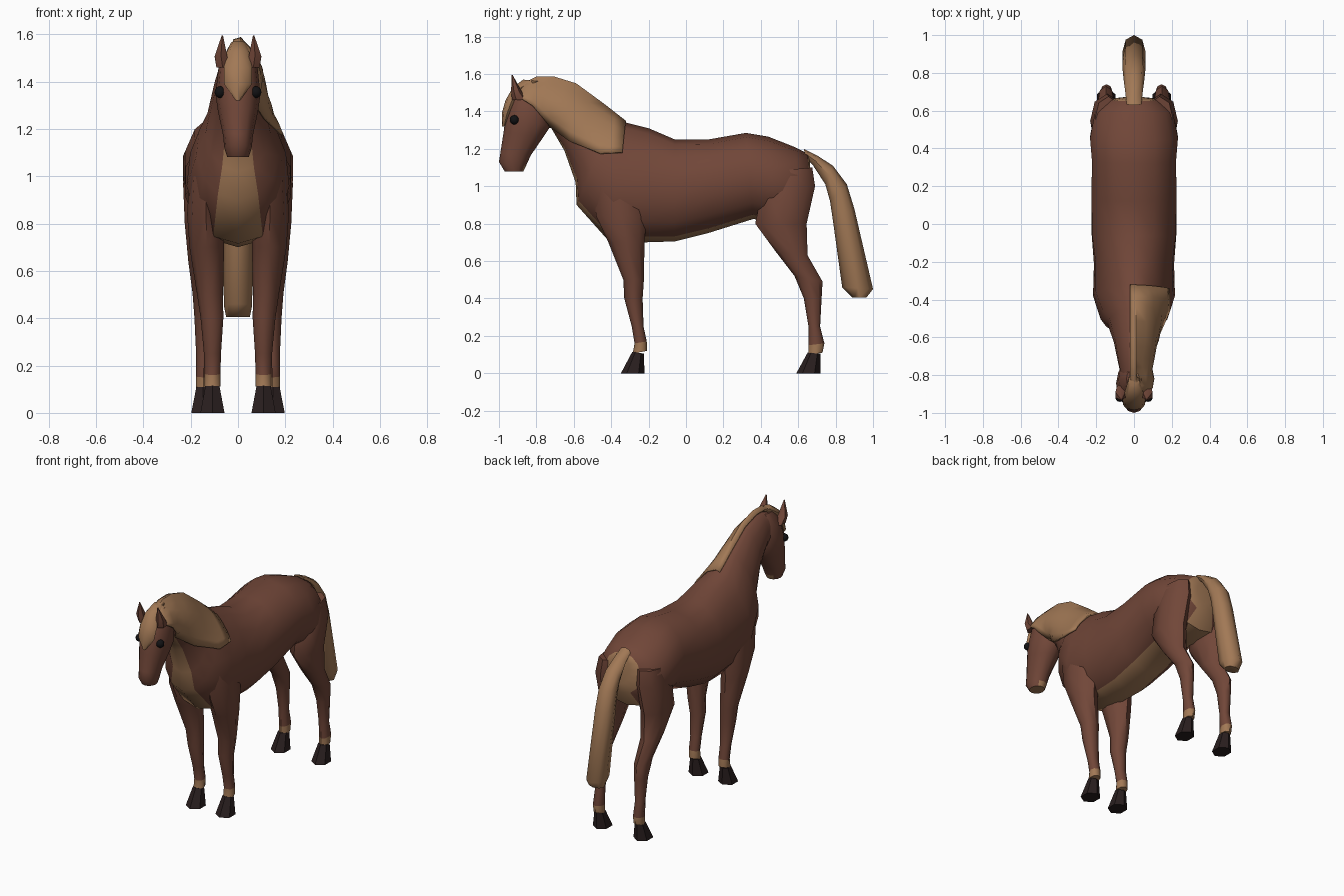
import bpy, bmesh, math
from mathutils import Vector
from mathutils.bvhtree import BVHTree


def material(name, rgb):
    m = bpy.data.materials.new(name)
    m.diffuse_color = (*rgb, 1)
    return m


BROWN = material("brown_coat", (0.165, 0.062, 0.04))
TAN = material("tan_hair", (0.36, 0.19, 0.092))
HOOF = material("dark_hoof", (0.022, 0.013, 0.013))
EYE = material("black_eye", (0.006, 0.006, 0.007))


def finish(name, bm, mats, angle=50):
    bmesh.ops.recalc_face_normals(bm, faces=bm.faces)
    me = bpy.data.meshes.new(name)
    bm.to_mesh(me)
    bm.free()
    for m in mats:
        me.materials.append(m)
    ob = bpy.data.objects.new(name, me)
    bpy.context.collection.objects.link(ob)
    me.shade_smooth()
    me.set_sharp_from_angle(angle=math.radians(angle))
    return ob


def loft(name, rings, n, mats, rule=None, side=1, power=0.9, angle=50):
    """Each ring: first (y, z), second (y, z), half width, [centre x, pinch of first half]."""
    bm = bmesh.new()
    loops = []
    for r in rings:
        a, b = Vector(r[0]), Vector(r[1])
        hw = r[2]
        cx = r[3] if len(r) > 3 else 0
        pinch = r[4] if len(r) > 4 else 0
        mid, ax = (a + b) / 2, (a - b) / 2
        loop = []
        for j in range(n):
            t = math.tau * j / n
            c, s = math.cos(t), math.sin(t)
            w = math.copysign(abs(s) ** power, s) * hw * (1 - pinch * max(c, 0))
            p = mid + ax * c
            loop.append(bm.verts.new((side * (cx + w), p.x, p.y)))
        loops.append(loop)
    for i in range(len(loops) - 1):
        for j in range(n):
            k = (j + 1) % n
            f = bm.faces.new((loops[i][j], loops[i][k], loops[i + 1][k], loops[i + 1][j]))
            if rule:
                f.material_index = rule(i, j)
    for loop, i in ((loops[0], 0), (loops[-1], len(loops) - 2)):
        f = bm.faces.new(loop)
        if rule:
            f.material_index = rule(i, n // 2)
    return finish(name, bm, mats, angle)


# Torso and neck, rump to poll, with the pale strip underneath
body = loft("body_and_neck", [
    ((0.66, 1.15), (0.675, 0.98), 0.055),
    ((0.65, 1.175), (0.67, 0.92), 0.13),
    ((0.58, 1.21), (0.62, 0.82), 0.21),
    ((0.44, 1.265), (0.48, 0.80), 0.238),
    ((0.32, 1.285), (0.36, 0.825), 0.228),
    ((0.12, 1.25), (0.12, 0.75), 0.23),
    ((-0.06, 1.25), (-0.06, 0.705), 0.229, 0, 0.05),
    ((-0.20, 1.31), (-0.22, 0.70), 0.217, 0, 0.2),
    ((-0.32, 1.34), (-0.42, 0.715), 0.222, 0, 0.3),
    ((-0.38, 1.38), (-0.585, 0.90), 0.18, 0, 0.3),
    ((-0.44, 1.42), (-0.59, 1.02), 0.142, 0, 0.3),
    ((-0.60, 1.53), (-0.65, 1.19), 0.108, 0, 0.3),
    ((-0.76, 1.56), (-0.72, 1.31), 0.086, 0, 0.3),
    ((-0.88, 1.53), (-0.80, 1.33), 0.06)],
    14, [BROWN, TAN], lambda i, j: int(j in (6, 7) or i == 0))

# Head, crown to muzzle
head = loft("head", [
    ((-0.87, 1.545), (-0.77, 1.545), 0.04),
    ((-0.935, 1.48), (-0.71, 1.45), 0.082),
    ((-0.965, 1.37), (-0.725, 1.32), 0.095),
    ((-0.975, 1.29), (-0.765, 1.26), 0.085),
    ((-0.992, 1.18), (-0.83, 1.165), 0.063),
    ((-1.0, 1.13), (-0.855, 1.11), 0.058),
    ((-0.97, 1.08), (-0.87, 1.08), 0.045)],
    12, [BROWN, TAN], lambda i, j: int(i == 5 and j in (5, 6)))

# Forelock hanging over the forehead
loft("forelock", [
    ((-0.87, 1.57), (-0.78, 1.56), 0.03),
    ((-0.925, 1.53), (-0.86, 1.51), 0.05),
    ((-0.965, 1.46), (-0.90, 1.45), 0.06),
    ((-0.985, 1.39), (-0.93, 1.385), 0.058),
    ((-0.985, 1.32), (-0.96, 1.32), 0.008)], 8, [TAN])

# Mane: a sheet draped over the right side of the neck
trees = []
for ob in (body, head):
    b = bmesh.new()
    b.from_mesh(ob.data)
    trees.append(BVHTree.FromBMesh(b))
    b.free()


def surface_x(y, z):
    hits = [t.ray_cast(Vector((1, y, z)), Vector((-1, 0, 0)))[0] for t in trees]
    return max([h.x for h in hits if h and h.x > 0], default=0)


stations = [((-0.325, 1.345), (-0.34, 1.18)), ((-0.44, 1.435), (-0.46, 1.175)),
            ((-0.59, 1.545), (-0.62, 1.24)), ((-0.71, 1.582), (-0.725, 1.32)),
            ((-0.80, 1.58), (-0.82, 1.43)), ((-0.90, 1.53), (-0.915, 1.49))]
bm = bmesh.new()
rows = []
STEPS = 6
for s in range(2 * len(stations) - 1):
    p, q = stations[s // 2], stations[(s + 1) // 2]
    top = (Vector(p[0]) + Vector(q[0])) / 2
    low = (Vector(p[1]) + Vector(q[1])) / 2
    row = [bm.verts.new((-0.02, top.x, top.y - 0.01))]
    for k in range(STEPS + 1):
        t = k / STEPS
        v = top.lerp(low, t)
        x = surface_x(v.x, v.y) + 0.01 + 0.008 * t
        row.append(bm.verts.new((x, v.x, v.y)))
    rows.append(row)
for r0, r1 in zip(rows, rows[1:]):
    for k in range(STEPS + 1):
        bm.faces.new((r0[k], r0[k + 1], r1[k + 1], r1[k]))
mane = finish("mane", bm, [TAN])
sol = mane.modifiers.new("thickness", "SOLIDIFY")
sol.thickness = 0.012
sol.offset = 0

# Tail
loft("tail", [
    ((0.63, 1.20), (0.64, 1.15), 0.04),
    ((0.70, 1.165), (0.68, 1.11), 0.045),
    ((0.785, 1.11), (0.745, 1.01), 0.055),
    ((0.86, 1.01), (0.77, 0.92), 0.06),
    ((0.90, 0.88), (0.785, 0.82), 0.062),
    ((1.0, 0.45), (0.835, 0.46), 0.06),
    ((0.965, 0.405), (0.89, 0.405), 0.05)], 8, [TAN])

# Legs: coat above, pale pastern, dark flared hoof
front_leg = [
    ((-0.50, 1.00), (-0.22, 1.00), 0.07, 0.135),
    ((-0.48, 0.84), (-0.21, 0.84), 0.08, 0.135),
    ((-0.415, 0.70), (-0.222, 0.70), 0.073, 0.132),
    ((-0.335, 0.50), (-0.225, 0.50), 0.055, 0.118),
    ((-0.33, 0.40), (-0.232, 0.40), 0.048, 0.11),
    ((-0.29, 0.25), (-0.227, 0.25), 0.036, 0.108),
    ((-0.275, 0.16), (-0.21, 0.17), 0.034, 0.108),
    ((-0.285, 0.105), (-0.208, 0.12), 0.034, 0.108)]
hind_leg = [
    ((0.45, 1.08), (0.675, 1.10), 0.07, 0.135),
    ((0.40, 0.94), (0.69, 1.00), 0.09, 0.142),
    ((0.37, 0.80), (0.645, 0.80), 0.077, 0.148),
    ((0.48, 0.65), (0.65, 0.63), 0.06, 0.15),
    ((0.58, 0.52), (0.73, 0.49), 0.044, 0.148),
    ((0.63, 0.40), (0.725, 0.40), 0.037, 0.147),
    ((0.655, 0.25), (0.717, 0.25), 0.031, 0.146),
    ((0.655, 0.15), (0.74, 0.16), 0.032, 0.146),
    ((0.655, 0.10), (0.73, 0.11), 0.032, 0.146)]
front_hoof = [((-0.287, 0.115), (-0.225, 0.105), 0.034, 0.108),
              ((-0.348, 0.0), (-0.222, 0.0), 0.058, 0.108)]
hind_hoof = [((0.65, 0.11), (0.72, 0.105), 0.033, 0.147),
             ((0.59, 0.0), (0.72, 0.0), 0.056, 0.148)]

for side, tag in ((1, "right"), (-1, "left")):
    for kind, leg, hoof in (("front", front_leg, front_hoof), ("hind", hind_leg, hind_hoof)):
        last = len(leg) - 2
        loft(f"{kind}_leg_{tag}", leg, 8, [BROWN, TAN],
             lambda i, j: int(i == last), side)
        loft(f"{kind}_hoof_{tag}", hoof, 6, [HOOF], side=side, angle=40)

    # Ear
    loft(f"ear_{tag}", [
        ((-0.93, 1.46), (-0.84, 1.46), 0.03, 0.065),
        ((-0.935, 1.51), (-0.875, 1.50), 0.03, 0.072),
        ((-0.932, 1.595), (-0.927, 1.595), 0.003, 0.066)], 6, [BROWN], side=side)

    # Eye
    bm = bmesh.new()
    bmesh.ops.create_uvsphere(bm, u_segments=10, v_segments=8, radius=0.025)
    bmesh.ops.translate(bm, verts=bm.verts, vec=(side * 0.075, -0.917, 1.355))
    finish(f"eye_{tag}", bm, [EYE])
